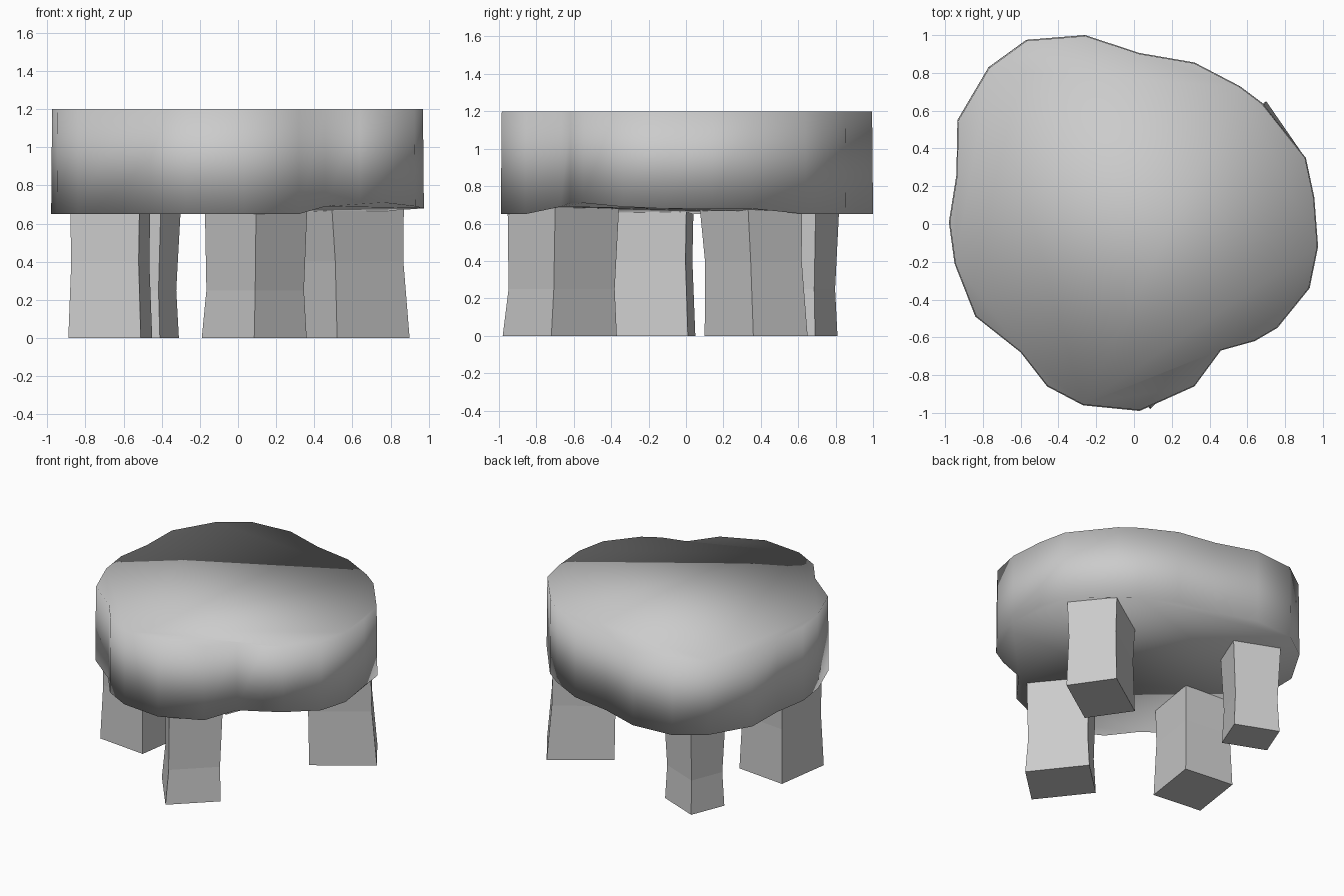
import bpy, bmesh
from mathutils import Vector

cube = bpy.data.objects.get("Cube")
if cube:
    bpy.data.objects.remove(cube, do_unlink=True)

stone = bpy.data.materials.new("stone_grey")
stone.use_nodes = True
GREY = (0.6, 0.6, 0.6, 1)
stone.diffuse_color = GREY
stone.node_tree.nodes["Principled BSDF"].inputs["Base Color"].default_value = GREY


def loft(name, rings, smooth):
    """Skin a stack of equal rings (bottom to top) and cap both ends."""
    bm = bmesh.new()
    loops = [[bm.verts.new(p) for p in ring] for ring in rings]
    n = len(loops[0])
    for low, high in zip(loops, loops[1:]):
        for i in range(n):
            j = (i + 1) % n
            bm.faces.new((low[i], low[j], high[j], high[i]))
    bm.faces.new(loops[0][::-1])
    bm.faces.new(loops[-1])
    bmesh.ops.recalc_face_normals(bm, faces=bm.faces)
    for f in bm.faces:
        f.smooth = smooth
    mesh = bpy.data.meshes.new(name)
    bm.to_mesh(mesh)
    bm.free()
    mesh.materials.append(stone)
    obj = bpy.data.objects.new(name, mesh)
    bpy.context.collection.objects.link(obj)
    return obj


# Irregular slab: outline (x, y), counter-clockwise from the front
outline = [(.03, -.99), (.32, -.86), (.46, -.67), (.64, -.62), (.76, -.55),
           (.93, -.34), (.975, -.12), (.955, .14), (.91, .35), (.68, .64),
           (.56, .73), (.32, .855), (.03, .905), (-.26, 1), (-.57, .975),
           (-.77, .83), (-.935, .55), (-.94, .26), (-.98, .01), (-.95, -.21),
           (-.84, -.49), (-.6, -.68), (-.46, -.86), (-.27, -.96)]
# Underside rim is raised a little at these outline points
raised = {2: .69, 3: .71, 4: .71, 5: .69, 6: .68, 7: .7, 8: .68}
bottom = [(x, y, raised.get(i, .65)) for i, (x, y) in enumerate(outline)]
top = [(x * .995, y * .995, 1.2) for x, y in outline]
loft("slab_top", [bottom, top], True)


# Legs: waisted four-sided blocks
def leg(name, corners, waist_z, waist, head, shift=(0, 0)):
    pts = [Vector(c) for c in corners]
    pts.append(pts[0] + pts[2] - pts[1])       # complete the rectangle
    mid = (pts[0] + pts[2]) / 2
    rings = []
    for z, s, k in ((0, 1, 0), (waist_z, waist, .5), (.72, head, 1)):
        centre = mid + Vector(shift) * k
        rings.append([(*(centre + (p - mid) * s), z) for p in pts])
    loft(name, rings, False)


leg("front_leg", [(.085, -.98), (.36, -.72), (.085, -.37)], .25, .93, .98, (.01, .02))
leg("left_leg", [(.52, .1), (.9, .36), (.7, .65)], .4, .94, 1, (-.03, -.03))
leg("right_leg", [(-.51, -.4), (-.45, .01), (-.83, .05)], .4, .93, .96)
leg("back_leg", [(-.41, .44), (-.31, .69), (-.61, .81)], .25, .93, 1.06)
